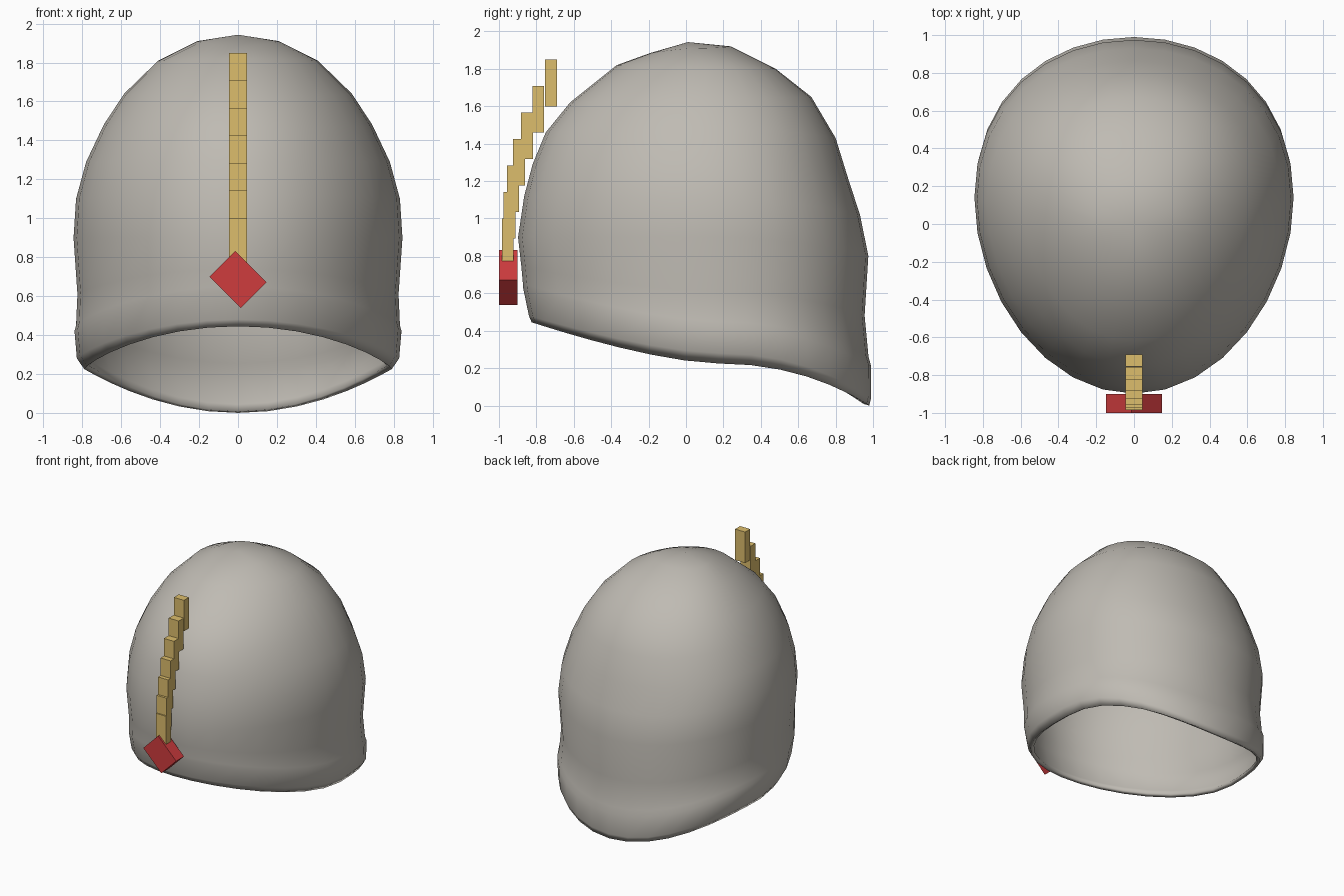
import bpy, bmesh
from math import sin, cos, pi, radians
from mathutils import Matrix

if "Cube" in bpy.data.objects:
    bpy.data.objects.remove(bpy.data.objects["Cube"])


def material(name, rgb):
    m = bpy.data.materials.new(name)
    m.use_nodes = True
    m.diffuse_color = (*rgb, 1)
    m.node_tree.nodes["Principled BSDF"].inputs["Base Color"].default_value = (*rgb, 1)
    return m


steel = material("warm grey steel", (0.52, 0.495, 0.45))
gold = material("pale gold", (0.72, 0.51, 0.15))
red = material("gem red", (0.62, 0.045, 0.048))


def add_object(name, bm, mat):
    bmesh.ops.recalc_face_normals(bm, faces=bm.faces)
    mesh = bpy.data.meshes.new(name)
    bm.to_mesh(mesh)
    bm.free()
    mesh.materials.append(mat)
    ob = bpy.data.objects.new(name, mesh)
    bpy.context.collection.objects.link(ob)
    return ob


def box(name, center, size, mat, tilt=0):
    bm = bmesh.new()
    bmesh.ops.create_cube(bm, size=1)
    move = Matrix.Translation(center) @ Matrix.Rotation(radians(tilt), 4, 'Y')
    bmesh.ops.transform(bm, matrix=move @ Matrix.Diagonal((*size, 1)), verts=bm.verts)
    return add_object(name, bm, mat)


# Helmet shell: tilted egg-shaped rings from rim to crown
# (front y, front z, back y, back z, half width, side z)
RINGS = [
    (-0.825, 0.445, 0.98, 0.00, 0.79, 0.225),
    (-0.84, 0.48, 0.99, 0.04, 0.828, 0.28),
    (-0.87, 0.625, 0.99, 0.21, 0.84, 0.42),
    (-0.872, 0.65, 0.976, 0.26, 0.832, 0.45),
    (-0.88, 0.74, 0.955, 0.48, 0.825, 0.61),
    (-0.898, 0.90, 0.975, 0.80, 0.845, 0.90),
    (-0.865, 1.12, 0.93, 1.02, 0.832, 1.10),
    (-0.82, 1.29, 0.865, 1.22, 0.78, 1.29),
    (-0.75, 1.46, 0.80, 1.43, 0.69, 1.48),
    (-0.62, 1.62, 0.67, 1.65, 0.585, 1.64),
    (-0.37, 1.82, 0.48, 1.80, 0.41, 1.81),
    (-0.19, 1.885, 0.24, 1.92, 0.21, 1.91),
]
SIDES = 32
bm = bmesh.new()
loops = []
for fy, fz, by, bz, width, side in RINGS:
    loop = []
    for i in range(SIDES):
        a = 2 * pi * i / SIDES
        c = cos(a)
        # height falls away from the front peak and rises from the back point
        end, power = (fz, 1.6) if c > 0 else (bz, 2)
        z = side + (end - side) * abs(c) ** power
        # the widest part sits behind the middle
        y = (fy + by) / 2 + (fy - by) / 2 * c + 0.12 * width * sin(a) ** 2
        loop.append(bm.verts.new((width * sin(a), y, z)))
    loops.append(loop)
for low, high in zip(loops, loops[1:]):
    for i in range(SIDES):
        j = (i + 1) % SIDES
        bm.faces.new((low[i], low[j], high[j], high[i]))
crown = bm.verts.new((0, 0.01, 1.943))
for i in range(SIDES):
    bm.faces.new((loops[-1][i], loops[-1][(i + 1) % SIDES], crown))
shell = add_object("helmet_shell", bm, steel)
wall = shell.modifiers.new("wall thickness", 'SOLIDIFY')
wall.thickness = 0.03
wall.offset = -1

bpy.ops.object.select_all(action='DESELECT')
bpy.context.view_layer.objects.active = shell
shell.select_set(True)
bpy.ops.object.shade_smooth_by_angle(angle=radians(40))

# Stepped crest climbing the brow
CREST_Y = [-0.953, -0.943, -0.925, -0.893, -0.85, -0.79, -0.723]
for i, y in enumerate(CREST_Y):
    box(f"crest_block_{i + 1}", (0, y, 0.876 + 0.1415 * i), (0.09, 0.064, 0.25), gold)

# Diamond-set brow gem
box("brow_gem", (0, -0.95, 0.685), (0.228, 0.1, 0.188), red, tilt=45)
